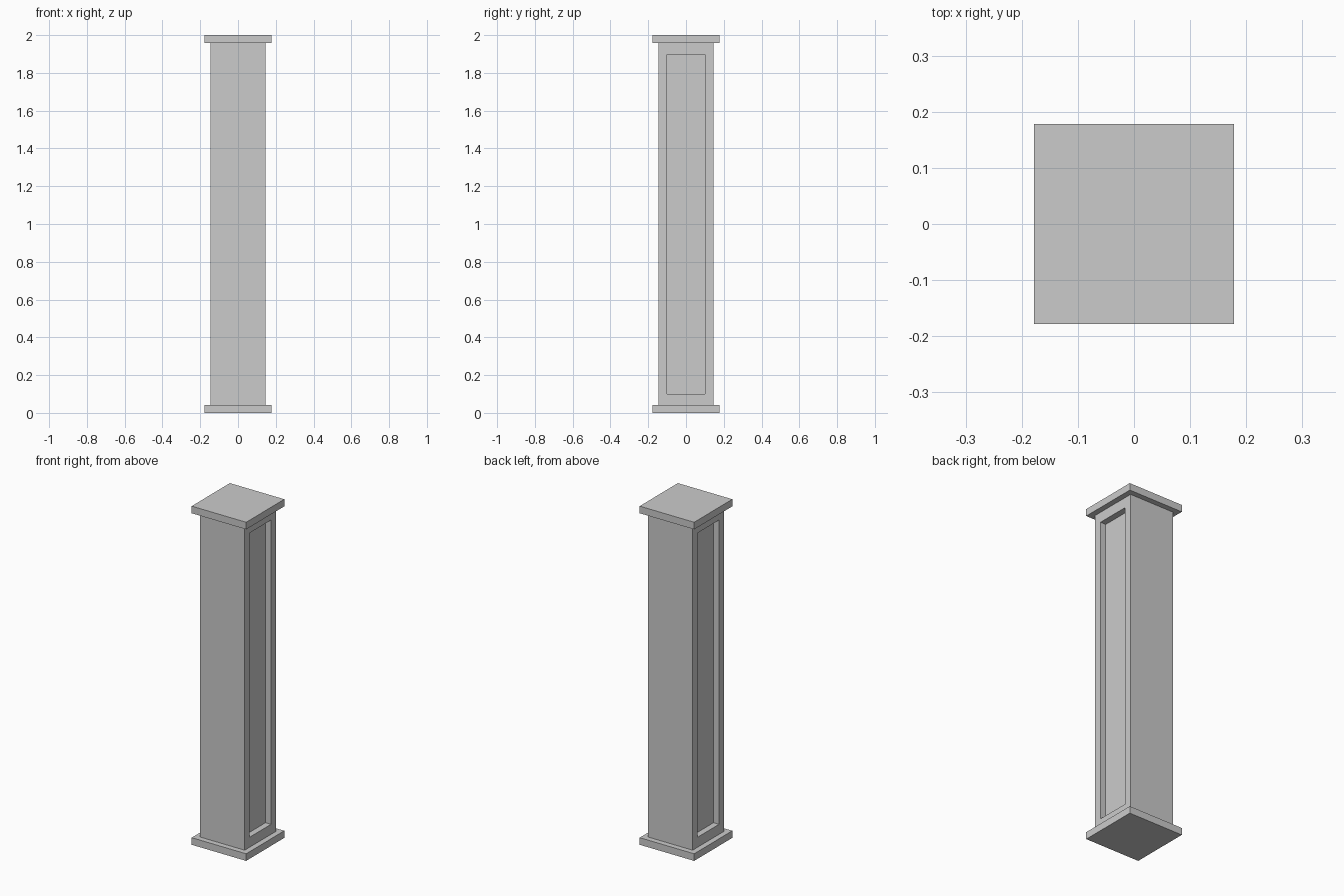
import bpy, bmesh
from mathutils import Matrix, Vector

if "Cube" in bpy.data.objects:
    bpy.data.objects.remove(bpy.data.objects["Cube"])

HEIGHT = 2.0
PLATE_W, PLATE_H = 0.356, 0.042
SHAFT_W = 0.291
PANEL_W, PANEL_Z0, PANEL_Z1, PANEL_DEPTH = 0.164, 0.101, 1.898, 0.036


def box_mesh(width, z0, z1):
    bm = bmesh.new()
    size = Matrix.Diagonal((width, width, z1 - z0, 1))
    bmesh.ops.create_cube(bm, size=1, matrix=Matrix.Translation((0, 0, (z0 + z1) / 2)) @ size)
    return bm


def finish(bm, name):
    bmesh.ops.recalc_face_normals(bm, faces=bm.faces)
    mesh = bpy.data.meshes.new(name)
    bm.to_mesh(mesh)
    bm.free()
    obj = bpy.data.objects.new(name, mesh)
    bpy.context.collection.objects.link(obj)
    return obj


# Square base and cap plates
finish(box_mesh(PLATE_W, 0, PLATE_H), "base_plate")
finish(box_mesh(PLATE_W, HEIGHT - PLATE_H, HEIGHT), "cap_plate")

# Shaft with a tall recessed panel on the left and right sides
shaft = box_mesh(SHAFT_W, PLATE_H, HEIGHT - PLATE_H)
shaft.normal_update()
sides = [f for f in shaft.faces if abs(f.normal.x) > 0.9]
for face in sides:
    inward = -face.normal.copy()
    bmesh.ops.inset_individual(shaft, faces=[face], thickness=(SHAFT_W - PANEL_W) / 2)
    for v in face.verts:
        v.co.z = PANEL_Z1 if v.co.z > HEIGHT / 2 else PANEL_Z0
    # Zero-width second inset makes the recess walls when the floor moves in
    bmesh.ops.inset_individual(shaft, faces=[face], thickness=0)
    bmesh.ops.translate(shaft, verts=face.verts[:], vec=inward * PANEL_DEPTH)
finish(shaft, "shaft")
